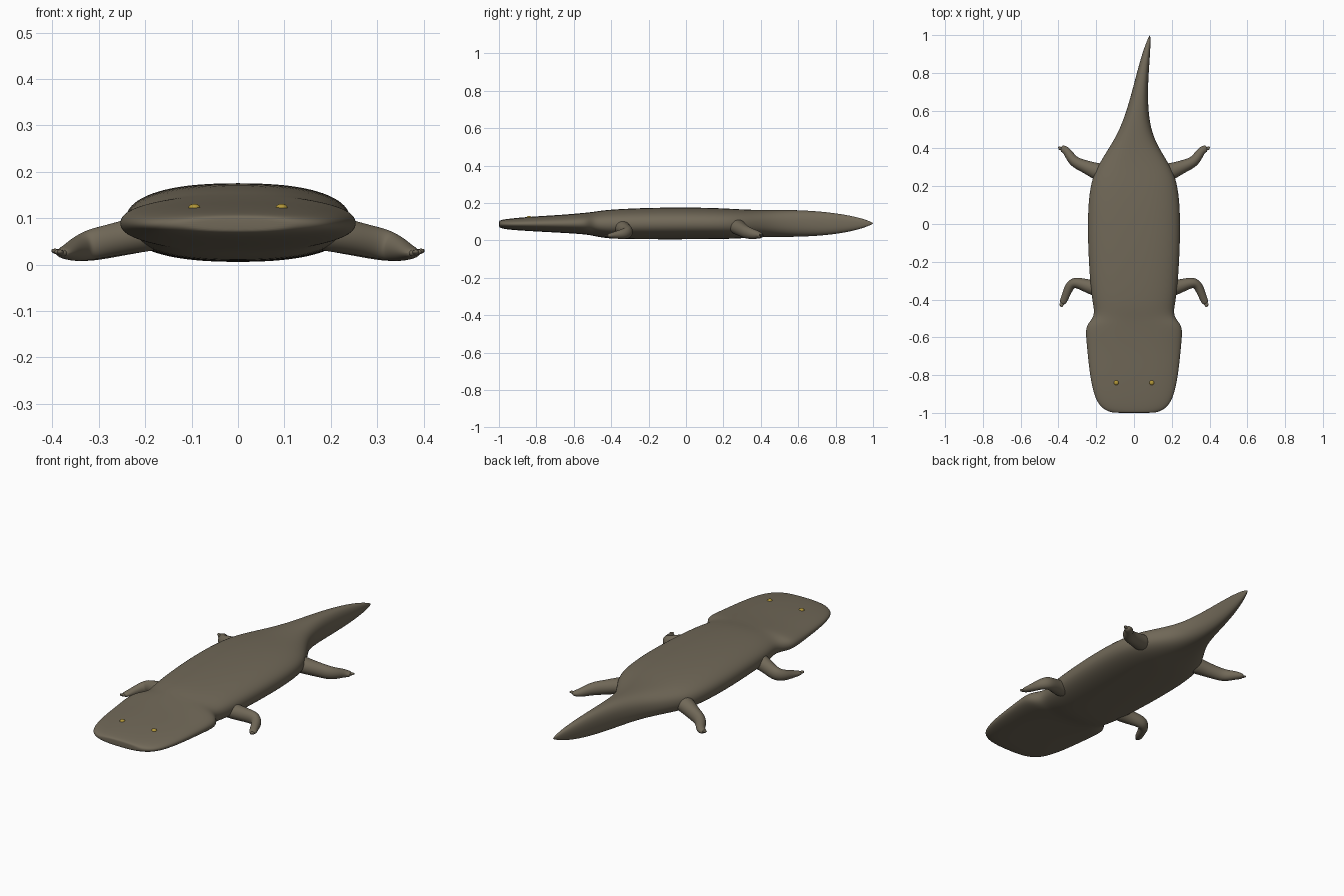
import bpy, bmesh, math
from mathutils import Vector

if "Cube" in bpy.data.objects:
    bpy.data.objects.remove(bpy.data.objects["Cube"])


def material(name, rgb):
    m = bpy.data.materials.new(name)
    m.use_nodes = True
    m.diffuse_color = (*rgb, 1)
    b = m.node_tree.nodes["Principled BSDF"]
    b.inputs["Base Color"].default_value = (*rgb, 1)
    b.inputs["Roughness"].default_value = 0.8
    return m


SKIN = material("mud brown skin", (0.165, 0.14, 0.098))
EYE = material("amber eye", (0.45, 0.31, 0.04))


def loft(name, rings, mat):
    """Join equal rings of points into a closed, smooth, subdivided skin."""
    bm = bmesh.new()
    loops = [[bm.verts.new(p) for p in ring] for ring in rings]
    n = len(loops[0])
    for a, b in zip(loops, loops[1:]):
        for i in range(n):
            j = (i + 1) % n
            bm.faces.new((a[i], a[j], b[j], b[i]))
    bm.faces.new(loops[0])
    bm.faces.new(loops[-1])
    bmesh.ops.recalc_face_normals(bm, faces=bm.faces)
    me = bpy.data.meshes.new(name)
    bm.to_mesh(me)
    bm.free()
    me.materials.append(mat)
    for p in me.polygons:
        p.use_smooth = True
    ob = bpy.data.objects.new(name, me)
    bpy.context.collection.objects.link(ob)
    sub = ob.modifiers.new("smooth", "SUBSURF")
    sub.levels = sub.render_levels = 2
    return ob


def power(v, e):
    return math.copysign(abs(v) ** e, v)


def body_ring(y, cx, hw, lo, hi, n=24):
    """Rounded-box cross-section facing along the body."""
    pts = []
    for i in range(n):
        t = 2 * math.pi * i / n
        pts.append((cx + hw * power(math.cos(t), 0.82), y,
                    (lo + hi) / 2 + (hi - lo) / 2 * power(math.sin(t), 0.85)))
    return pts


def limb(name, side, path, segments=12):
    """Tube along a path of (x, y, z, half width, half height)."""
    pts = [Vector((p[0] * side, p[1], p[2])) for p in path]
    rings = []
    for i, c in enumerate(pts):
        d = pts[min(i + 1, len(pts) - 1)] - pts[max(i - 1, 0)]
        d.normalize()
        across = d.cross(Vector((0, 0, 1))).normalized()
        up = across.cross(d)
        w, h = path[i][3:]
        rings.append([c + across * w * math.cos(2 * math.pi * k / segments)
                      + up * h * math.sin(2 * math.pi * k / segments)
                      for k in range(segments)])
    return loft(name, rings, SKIN)


# Broad flat head, notched neck, trunk and curved, side-flattened tail
SECTIONS = [
    (-1.0, 0, .09, .075, .1), (-.997, 0, .13, .068, .107),
    (-.97, 0, .18, .06, .113), (-.91, 0, .213, .054, .12),
    (-.8, 0, .236, .047, .129), (-.66, 0, .25, .04, .137),
    (-.57, 0, .259, .034, .145), (-.53, 0, .25, .03, .149),
    (-.495, 0, .215, .024, .153), (-.45, 0, .212, .014, .16),
    (-.38, 0, .228, .007, .167), (-.2, 0, .242, .005, .175),
    (0, 0, .248, .005, .177), (.15, 0, .241, .006, .174),
    (.25, 0, .221, .008, .169), (.32, 0, .185, .012, .165),
    (.4, 0, .135, .016, .163), (.48, .005, .09, .018, .163),
    (.6, .018, .056, .018, .163), (.75, .038, .036, .026, .153),
    (.88, .06, .024, .046, .133), (.96, .076, .012, .07, .112),
    (1.0, .084, .002, .088, .094),
]
loft("body", [body_ring(*s) for s in SECTIONS], SKIN)

# Limbs splayed outward, with flattened feet
FRONT = [(.16, -.345, .075, .05, .045), (.22, -.338, .064, .041, .04),
         (.275, -.318, .052, .033, .036), (.318, -.308, .043, .03, .035),
         (.342, -.33, .035, .027, .029), (.356, -.365, .03, .022, .023),
         (.37, -.4, .026, .021, .015), (.382, -.425, .024, .016, .009)]
BACK = [(.15, .265, .08, .055, .045), (.21, .283, .066, .044, .041),
        (.265, .307, .052, .034, .037), (.31, .325, .042, .031, .035),
        (.335, .352, .035, .027, .029), (.352, .382, .03, .023, .023),
        (.372, .398, .026, .021, .016), (.388, .4, .026, .017, .01)]
FRONT_TOES = [(.014, -.004), (.002, -.016)]
BACK_TOES = [(.014, .008), (.012, -.004)]

for side, label in ((1, "left"), (-1, "right")):
    for part, path, toes in (("front", FRONT, FRONT_TOES), ("back", BACK, BACK_TOES)):
        limb(f"{label}_{part}_leg", side, path)
        x, y, z = path[-1][:3]
        for i, (dx, dy) in enumerate(toes):
            limb(f"{label}_{part}_toe_{i + 1}", side,
                 [(x - dx, y - dy, z, .009, .008),
                  (x + dx * .3, y + dy * .3, z + .002, .009, .007),
                  (x + dx, y + dy, z + .005, .005, .004)], 8)

    # Small eyes set on top of the head
    bpy.ops.mesh.primitive_uv_sphere_add(segments=16, ring_count=10, radius=.013,
                                         location=(side * .094, -.84, .122))
    eye = bpy.context.object
    eye.name = f"{label}_eye"
    eye.scale.z = .7
    eye.data.materials.append(EYE)
    bpy.ops.object.shade_smooth()
